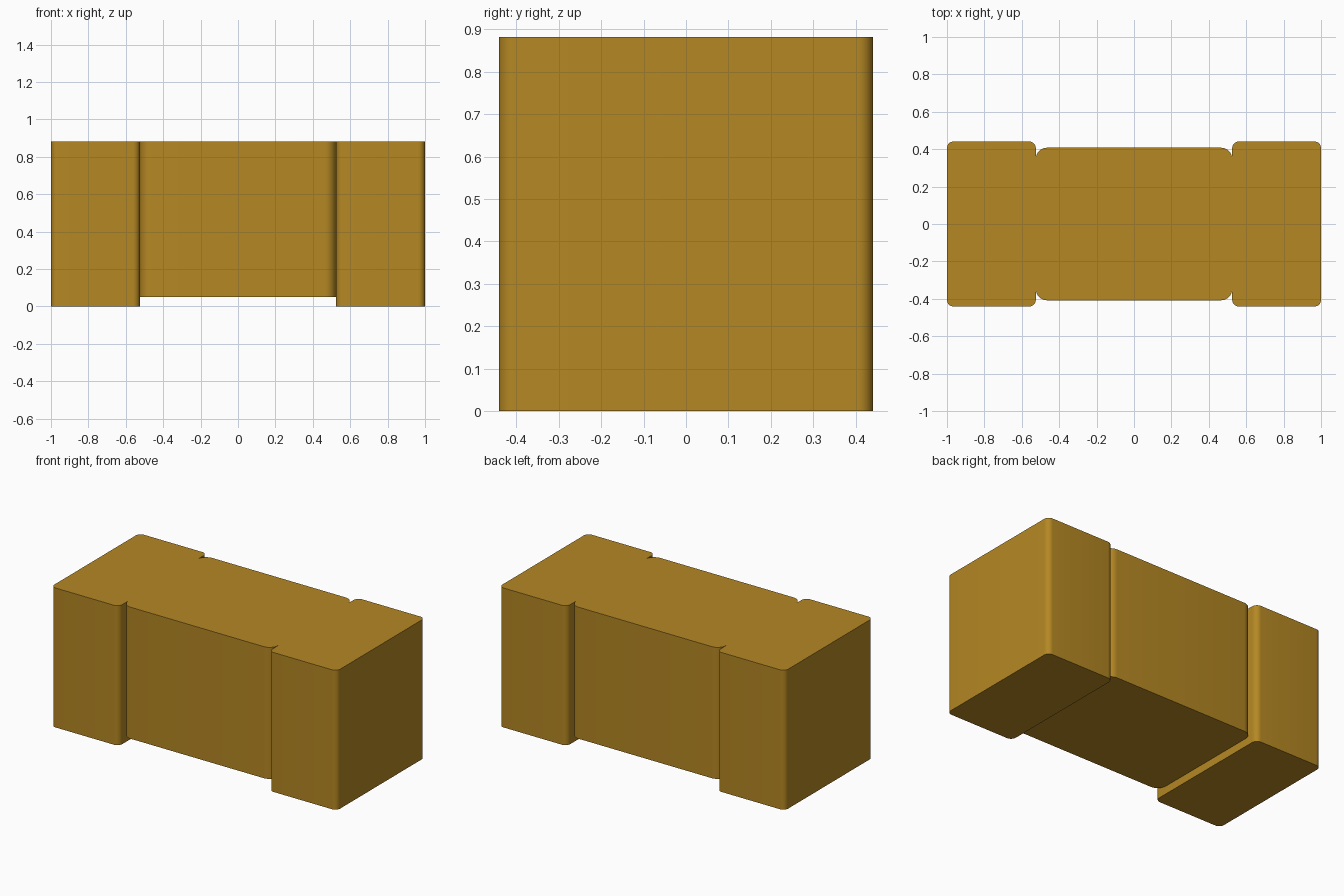
import bpy, bmesh, math

cube = bpy.data.objects.get("Cube")
if cube:
    bpy.data.objects.remove(cube)

# Single ochre material
ochre = bpy.data.materials.new("ochre")
ochre.use_nodes = True
color = (0.46, 0.245, 0.017, 1.0)
ochre.diffuse_color = color
ochre.node_tree.nodes["Principled BSDF"].inputs["Base Color"].default_value = color


def rounded_block(name, x0, x1, half_y, z0, z1, radius):
    """Upright box whose four vertical edges are rounded."""
    bm = bmesh.new()
    bmesh.ops.create_cube(bm, size=1)
    for v in bm.verts:
        v.co.x = x0 if v.co.x < 0 else x1
        v.co.y = math.copysign(half_y, v.co.y)
        v.co.z = z0 if v.co.z < 0 else z1
    vertical = [e for e in bm.edges if abs(e.verts[0].co.z - e.verts[1].co.z) > 0.1]
    bmesh.ops.bevel(bm, geom=vertical, offset=radius, segments=8,
                    profile=0.5, affect='EDGES')
    bmesh.ops.recalc_face_normals(bm, faces=bm.faces)
    mesh = bpy.data.meshes.new(name)
    bm.to_mesh(mesh)
    bm.free()
    mesh.materials.append(ochre)
    obj = bpy.data.objects.new(name, mesh)
    bpy.context.collection.objects.link(obj)
    # Smooth the rounded corners, keep the caps crisp
    bpy.ops.object.select_all(action='DESELECT')
    obj.select_set(True)
    bpy.context.view_layer.objects.active = obj
    bpy.ops.object.shade_smooth_by_angle(angle=math.radians(30))
    return obj


TOP = 0.882
SEAM = 0.525

# Two end blocks standing on the ground
rounded_block("right_end_block", -1.0, -SEAM, 0.441, 0.0, TOP, 0.035)
rounded_block("left_end_block", SEAM, 1.0, 0.441, 0.0, TOP, 0.035)

# Slimmer raised block between them, flush at the top
rounded_block("middle_block", -SEAM, SEAM, 0.408, 0.05, TOP, 0.06)
